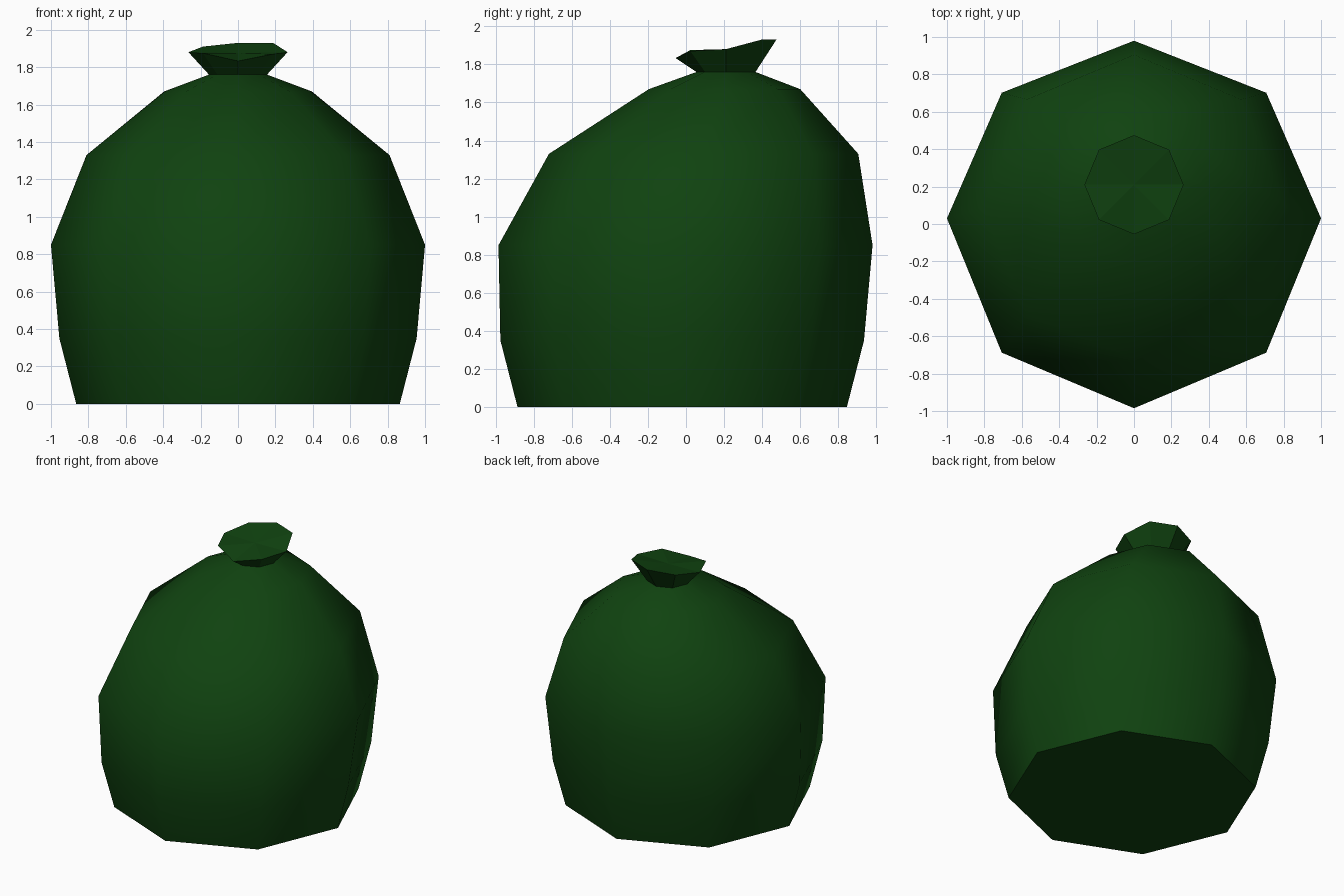
import bpy, bmesh, math

if "Cube" in bpy.data.objects:
    bpy.data.objects.remove(bpy.data.objects["Cube"])

green = bpy.data.materials.new("dark green plastic")
green.diffuse_color = (0.005, 0.055, 0.005, 1)
green.use_nodes = True
green.node_tree.nodes["Principled BSDF"].inputs["Base Color"].default_value = green.diffuse_color
SIDES = 8


def add_ring(bm, z, rx, front, back, centre):
    """Eight-sided ring; front and back are its y limits. z is a number or one height per corner."""
    verts = []
    for i in range(SIDES):
        a = math.tau * i / SIDES
        s = math.sin(a)
        y = centre + s * (back - centre if s > 0 else centre - front)
        h = z[i] if isinstance(z, list) else z
        verts.append(bm.verts.new((rx * math.cos(a), y, h)))
    return verts


def bridge(bm, lower, upper, smooth):
    for i in range(SIDES):
        j = (i + 1) % SIDES
        bm.faces.new((lower[i], lower[j], upper[j], upper[i])).smooth = smooth


def finish(bm, name):
    bmesh.ops.recalc_face_normals(bm, faces=bm.faces[:])
    mesh = bpy.data.meshes.new(name)
    bm.to_mesh(mesh)
    bm.free()
    mesh.materials.append(green)
    obj = bpy.data.objects.new(name, mesh)
    bpy.context.collection.objects.link(obj)


# Bag body: z, half width, front y, back y, centre y
profile = [
    (0.00, 0.865, -0.885, 0.845, -0.02),
    (0.35, 0.955, -0.975, 0.935, -0.02),
    (0.85, 1.000, -0.985, 0.980, 0.03),
    (1.33, 0.810, -0.720, 0.905, 0.09),
    (1.67, 0.395, -0.195, 0.600, 0.20),
    (1.76, 0.155, 0.055, 0.365, 0.21),
]
bm = bmesh.new()
rings = [add_ring(bm, *p) for p in profile]
for lower, upper in zip(rings, rings[1:]):
    bridge(bm, lower, upper, True)
bm.faces.new(rings[0])
# keep the flat bottom crisp
for e in bm.edges:
    if all(v in rings[0] for v in e.verts):
        e.smooth = False
bm.faces.new(rings[-1])
finish(bm, "bag_body")

# Flared knot above the neck with an uneven rim
bm = bmesh.new()
neck = add_ring(bm, *profile[-1])
rim_heights = [1.88, 1.93, 1.93, 1.91, 1.88, 1.875, 1.833, 1.87]
rim = add_ring(bm, rim_heights, 0.265, -0.055, 0.475, 0.21)
bridge(bm, neck, rim, False)
middle = bm.verts.new((0, 0.21, 1.875))
for i in range(SIDES):
    bm.faces.new((rim[i], rim[(i + 1) % SIDES], middle))
finish(bm, "bag_knot")
